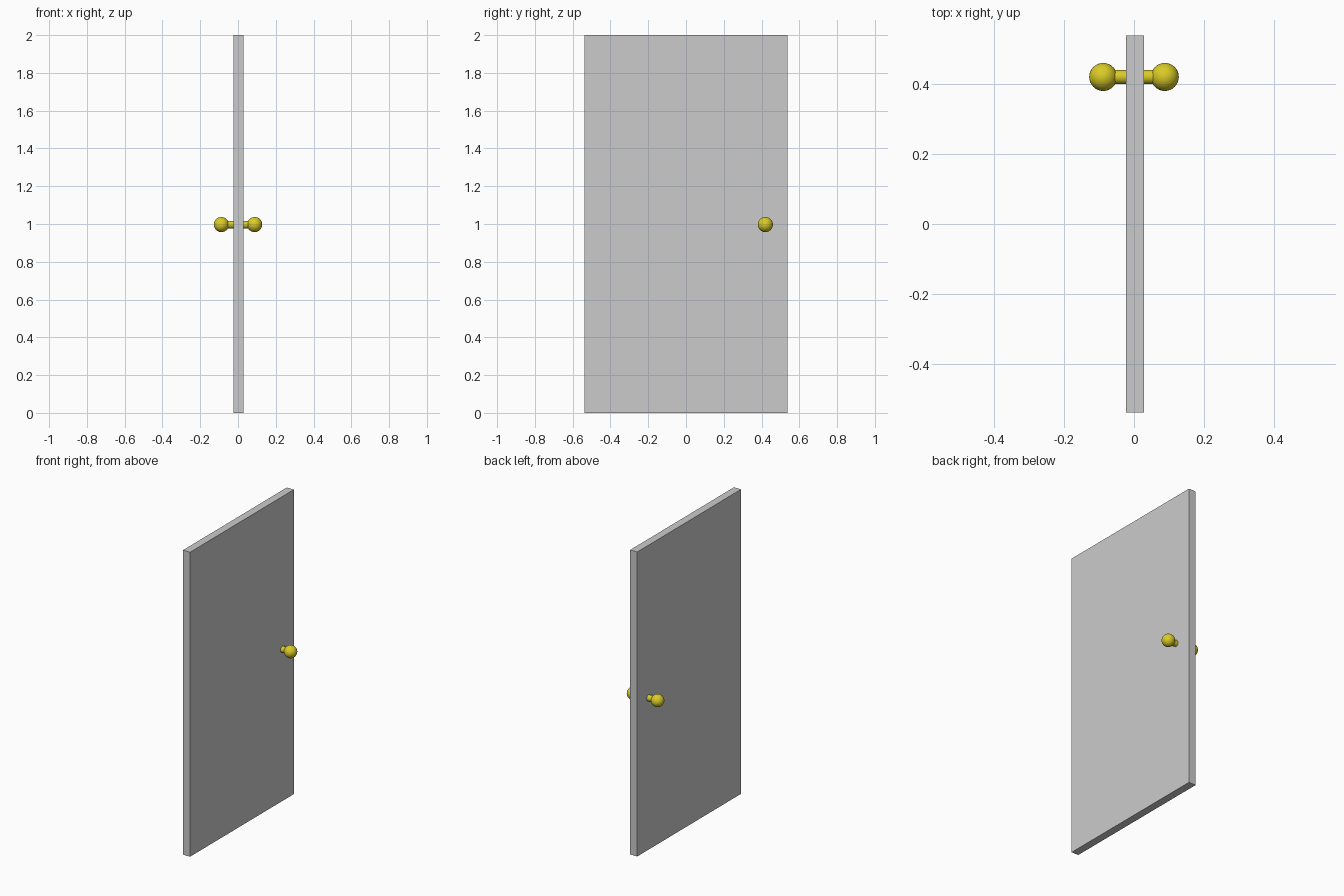
import bpy
import math

if "Cube" in bpy.data.objects:
    bpy.data.objects.remove(bpy.data.objects["Cube"])

KNOB_Y, KNOB_Z = 0.42, 0.997

gold = bpy.data.materials.new("gold")
gold.diffuse_color = (0.70, 0.60, 0.02, 1)
gold.use_nodes = True
gold.node_tree.nodes["Principled BSDF"].inputs["Base Color"].default_value = gold.diffuse_color


def finish(name):
    """Name the active object, colour it gold and smooth it."""
    obj = bpy.context.object
    obj.name = name
    obj.data.materials.append(gold)
    bpy.ops.object.shade_smooth_by_angle(angle=math.radians(40))


# Door panel
bpy.ops.mesh.primitive_cube_add(size=1, location=(0.003, 0, 1))
panel = bpy.context.object
panel.name = "door_panel"
panel.scale = (0.051, 1.077, 2)
bpy.ops.object.transform_apply(location=False, rotation=False, scale=True)

# Spindle running through the panel
bpy.ops.mesh.primitive_cylinder_add(
    vertices=32, radius=0.02, depth=0.176,
    location=(0, KNOB_Y, KNOB_Z), rotation=(0, math.pi / 2, 0))
finish("knob_spindle")

# Round knob on each side
for side, label in ((-1, "left"), (1, "right")):
    bpy.ops.mesh.primitive_uv_sphere_add(
        segments=32, ring_count=16, radius=0.04,
        location=(side * 0.088, KNOB_Y, KNOB_Z))
    finish(f"knob_{label}")
